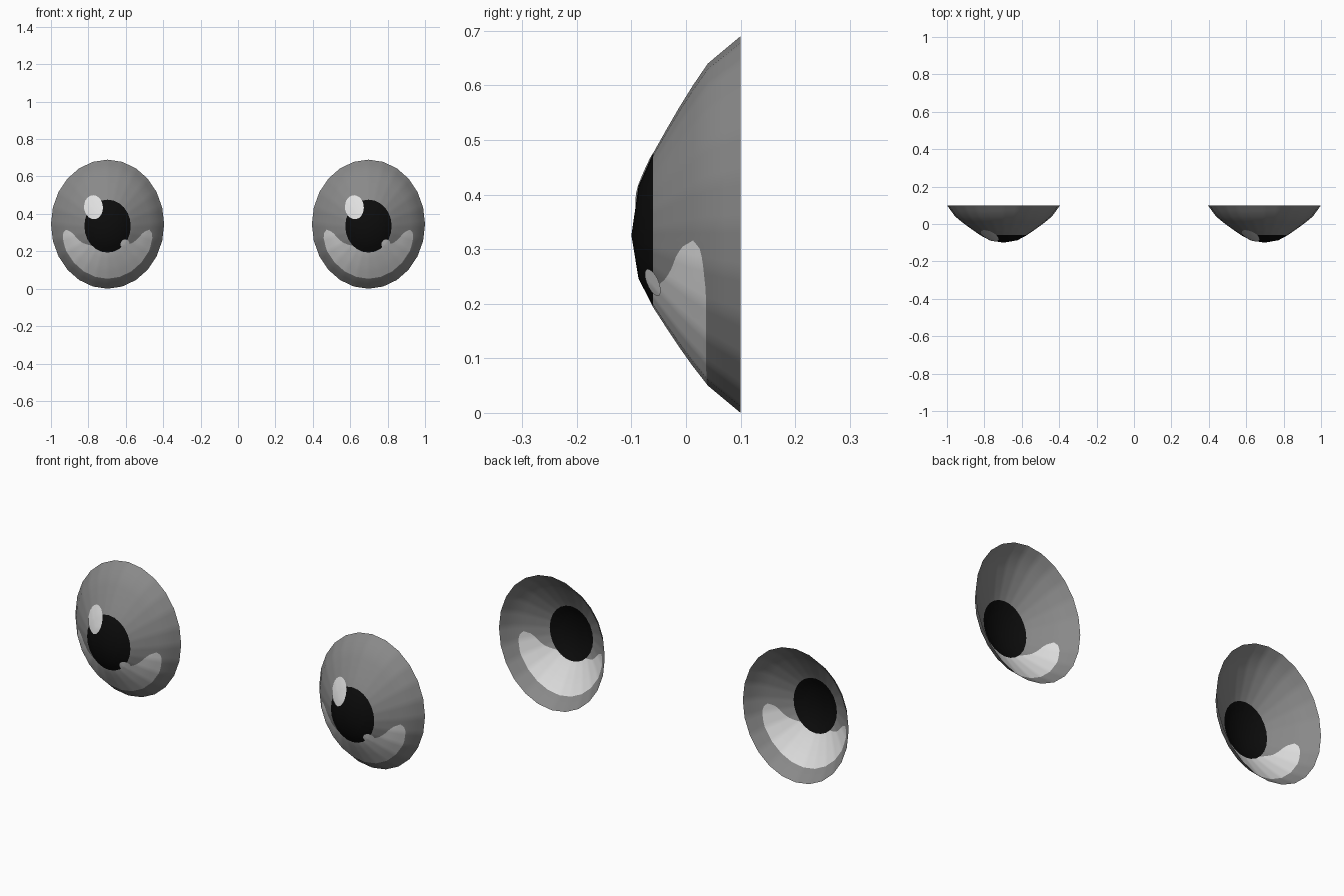
import bpy, bmesh, math

if "Cube" in bpy.data.objects:
    bpy.data.objects.remove(bpy.data.objects["Cube"])

RX, RZ, CX, CZ = 0.3025, 0.345, 0.6975, 0.345   # rim radii and eye centre
SIDES, STEPS = 24, 120
PROFILE = [(0, -0.1), (0.245, -0.087), (0.41, -0.06), (0.46, -0.05),
           (0.695, 0.0), (0.855, 0.04), (1, 0.1)]
# crescent edges: degrees below horizontal -> radius fraction
INNER = [(6, 0.747), (9, 0.668), (13.7, 0.612), (22, 0.572), (32, 0.51), (42, 0.445), (47, 0.41)]
OUTER = [(6, 0.747), (9, 0.795), (13, 0.815), (25, 0.84), (90, 0.845)]


def lerp(table, t):
    if t <= table[0][0]:
        return table[0][1]
    for (a, p), (b, q) in zip(table, table[1:]):
        if t <= b:
            return p + (q - p) * (t - a) / (b - a)
    return table[-1][1]


def surf(u, v, cx, lift=0.0):
    """Point on the faceted bowl for normalised front coordinates."""
    rho = math.hypot(u, v)
    w = 2 * math.pi / SIDES
    k = math.cos(w / 2) / math.cos(math.atan2(v, u) % w - w / 2)
    return (cx + RX * u * k, lerp(PROFILE, rho) - lift,
            CZ - 0.02 * max(0, 1 - rho / 0.85) + RZ * v * k)


def material(name, c):
    m = bpy.data.materials.new(name)
    m.diffuse_color = (c, c, c, 1)
    m.use_nodes = True
    m.node_tree.nodes["Principled BSDF"].inputs["Base Color"].default_value = m.diffuse_color
    return m


grey = material("iris grey", 0.25)
black = material("pupil black", 0.0035)
pale = material("pale highlight", 0.74)


def finish(name, bm, mats):
    bmesh.ops.remove_doubles(bm, verts=bm.verts, dist=1e-5)
    me = bpy.data.meshes.new(name)
    bm.to_mesh(me)
    bm.free()
    for m in mats:
        me.materials.append(m)
    me.shade_smooth()
    ob = bpy.data.objects.new(name, me)
    bpy.context.collection.objects.link(ob)


def skin(bm, tip, rows, paint):
    """Join radial rows of vertices around a central tip."""
    n = len(rows)
    for i in range(n):
        a, b = rows[i], rows[(i + 1) % n]
        bm.faces.new((tip, a[0], b[0])).material_index = paint(i, -1)
        for j in range(len(a) - 1):
            bm.faces.new((a[j], a[j + 1], b[j + 1], b[j])).material_index = paint(i, j)


def eye_bowl(name, cx):
    bm = bmesh.new()
    rows = []
    for i in range(STEPS):
        t = 2 * math.pi * i / STEPS
        depth = math.degrees(math.asin(max(-1, min(1, -math.sin(t)))))
        p, q = lerp(INNER, depth), lerp(OUTER, depth)
        radii = [0.12, 0.245, 0.33, 0.41]
        radii += [0.41 + (p - 0.41) * k / 3 for k in (1, 2, 3)]
        radii += [p + (q - p) * k / 4 for k in (1, 2, 3, 4)]
        radii += [0.855, 0.93, 1]
        rows.append([bm.verts.new(surf(r * math.cos(t), r * math.sin(t), cx)) for r in radii])

    def paint(i, j):
        if j < 3:
            return 1                                    # pupil
        mid = -math.sin(2 * math.pi * (i + 0.5) / STEPS)
        return 2 if 6 <= j <= 9 and mid > math.sin(math.radians(6)) else 0
    skin(bm, bm.verts.new(surf(0, 0, cx)), rows, paint)
    finish(name, bm, (grey, black, pale))


def glint(name, cx, u, v, ru, rv):
    """Thin oval plate following the front of the bowl."""
    bm = bmesh.new()
    rows = []
    for i in range(24):
        t = 2 * math.pi * i / 24
        rows.append([bm.verts.new(surf(u + ru * f * math.cos(t), v + rv * f * math.sin(t), cx, 0.004))
                     for f in (0.25, 0.5, 0.75, 1)])
    skin(bm, bm.verts.new(surf(u, v, cx, 0.004)), rows, lambda i, j: 0)
    finish(name, bm, (pale,))


for side, x in (("left", -CX), ("right", CX)):
    eye_bowl(side + "_eye", x)
    glint(side + "_large_glint", x, -0.25, 0.295, 0.168, 0.178)
    glint(side + "_small_glint", x, 0.31, -0.28, 0.08, 0.075)
